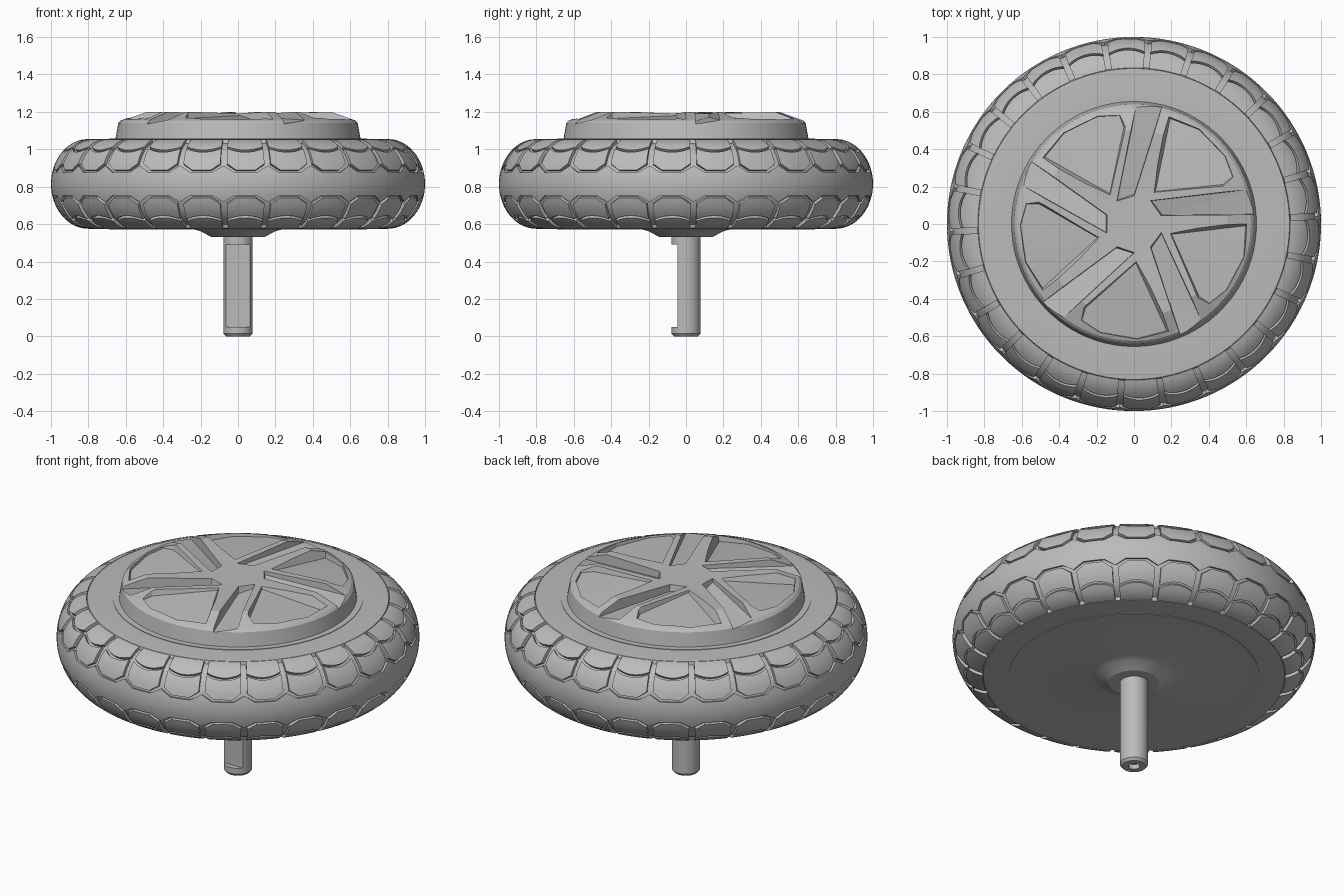
import bpy, bmesh, math
from mathutils import Matrix, Vector

if "Cube" in bpy.data.objects:
    bpy.data.objects.remove(bpy.data.objects["Cube"])

grey = bpy.data.materials.new("plain grey")
grey.use_nodes = True
grey.diffuse_color = (0.5, 0.5, 0.5, 1)
grey.node_tree.nodes["Principled BSDF"].inputs["Base Color"].default_value = (0.5, 0.5, 0.5, 1)


def finish(name, bm):
    bmesh.ops.remove_doubles(bm, verts=bm.verts, dist=1e-5)
    bmesh.ops.recalc_face_normals(bm, faces=bm.faces)
    mesh = bpy.data.meshes.new(name)
    bm.to_mesh(mesh)
    bm.free()
    mesh.materials.append(grey)
    obj = bpy.data.objects.new(name, mesh)
    bpy.context.collection.objects.link(obj)
    return obj


def smooth(obj, degrees=30):
    bpy.ops.object.select_all(action="DESELECT")
    obj.select_set(True)
    bpy.context.view_layer.objects.active = obj
    bpy.ops.object.shade_smooth_by_angle(angle=math.radians(degrees))


def lathe(name, profile, steps):
    bm = bmesh.new()
    verts = [bm.verts.new((r, 0, z)) for r, z in profile]
    edges = [bm.edges.new(pair) for pair in zip(verts, verts[1:])]
    bmesh.ops.spin(bm, geom=verts + edges, cent=(0, 0, 0), axis=(0, 0, 1),
                   angle=math.tau, steps=steps)
    return finish(name, bm)


def cut(obj, cutter):
    mod = obj.modifiers.new("cut", "BOOLEAN")
    mod.operation, mod.solver, mod.object = "DIFFERENCE", "EXACT", cutter
    bpy.context.view_layer.objects.active = obj
    bpy.ops.object.modifier_apply(modifier=mod.name)
    bpy.data.objects.remove(cutter)


# Tyre carcass: rounded section with its tread zone slightly sunk
MID, HALF, CORE, WIDE, SINK = 0.815, 0.24, 0.80, 0.20, 0.018
COUNT, PHASE = 26, 2.4


def section(phi, drop=0.0):
    a = math.radians(phi)
    return (CORE + (WIDE - drop) * math.cos(a), MID + (HALF - drop) * math.sin(a))


arc = [section(p, SINK) for p in range(-78, 79, 6)]
tyre = lathe("tyre", [(0.6, MID - HALF), section(-90), section(-81)] + arc
             + [section(81), section(90), (0.6, MID + HALF), (0.6, MID - HALF)], COUNT * 4)
smooth(tyre)


# Tread: curved panels raised from the carcass
def panel(bm, start, end, low, high, sign, columns=8, rows=5):
    layers = []
    for drop in (0, SINK + 0.004):
        grid = []
        for i in range(columns + 1):
            u = i / columns
            th = math.radians(start + (end - start) * u)
            line = []
            for j in range(rows + 1):
                phi = low(u) + (high(u) - low(u)) * j / rows
                r, z = section(sign * phi, drop)
                line.append(bm.verts.new((r * math.cos(th), r * math.sin(th), z)))
            grid.append(line)
        layers.append(grid)
    top, base = layers
    for i in range(columns):
        for j in range(rows):
            bm.faces.new((top[i][j], top[i + 1][j], top[i + 1][j + 1], top[i][j + 1]))
    rim = ([(i, 0) for i in range(columns)] + [(columns, j) for j in range(rows)]
           + [(i, rows) for i in range(columns, 0, -1)] + [(0, j) for j in range(rows, 0, -1)])
    for (a, b), (c, d) in zip(rim, rim[1:] + rim[:1]):
        bm.faces.new((top[a][b], top[c][d], base[c][d], base[a][b]))
    bmesh.ops.delete(bm, geom=[v for line in base for v in line if not v.link_faces], context="VERTS")


def shoulder(u):
    return 18 + 9 * max(0, abs(u - 0.5) * 4 - 1)


def scallop(u):
    return 45 + 7 * (2 * u - 1) ** 2


pitch, gap = 360 / COUNT, 1.0
band, blocks, edge_blocks = bmesh.new(), bmesh.new(), bmesh.new()
for k in range(COUNT):
    a = PHASE + k * pitch
    panel(band, a, a + pitch, lambda u: 3 - shoulder(u), lambda u: shoulder(u) - 3, 1, rows=8)
    for side in (-1, 1):
        panel(blocks, a + gap, a + pitch - gap, shoulder, scallop, side)
        panel(edge_blocks, a + gap, a + pitch - gap, lambda u: scallop(u) + 4, lambda u: 80, side)
for name, bm in (("tread_band", band), ("tread_blocks", blocks), ("tread_edge_blocks", edge_blocks)):
    smooth(finish(name, bm))

# Wheel cap
cap = lathe("wheel_cap", [(0, 1.0), (0.69, 1.0), (0.69, 1.058), (0.655, 1.058), (0.64, 1.14),
                          (0.625, 1.155), (0.5, 1.2), (0.13, 1.19), (0, 1.19)], 90)


def tapered_cutter(outline, floors, shrink, turn):
    bm = bmesh.new()
    centre = sum((Vector(p) for p in outline), Vector((0, 0))) / len(outline)
    top, low = [], []
    for p, z in zip(outline, floors):
        q = centre + (Vector(p) - centre) * shrink
        over = centre + (Vector(p) - centre) * (1 + (1 - shrink) * 0.6)
        low.append(bm.verts.new((q.x, q.y, z)))
        top.append(bm.verts.new((over.x, over.y, 1.24)))
    bm.faces.new(top)
    bmesh.ops.triangulate(bm, faces=[bm.faces.new(low)])
    for i in range(len(low)):
        j = (i + 1) % len(low)
        bm.faces.new((low[i], low[j], top[j], top[i]))
    bm.transform(Matrix.Rotation(math.radians(turn), 4, "Z"))
    cutter = finish("cutter", bm)
    cutter.hide_render = True
    return cutter


# Five swept pockets and grooves make the pinwheel spokes
pocket = [(0.18, -0.04), (0.34, -0.40), (0.40, -0.44), (0.50, -0.36), (0.60, -0.17), (0.61, 0.01)]
pocket_floor = [1.18, 1.165, 1.16, 1.15, 1.14, 1.13]
groove = [(0.14, 0.045), (0.66, 0.05), (0.64, 0.19), (0.08, 0.125)]
groove_floor = [1.15, 1.135, 1.155, 1.17]
for k in range(5):
    cut(cap, tapered_cutter(pocket, pocket_floor, 0.92, 72 * k))
    cut(cap, tapered_cutter(groove, groove_floor, 0.95, 72 * k))
smooth(cap, 20)

# Back plate with its conical boss
smooth(lathe("back_plate", [(0, 0.62), (0.69, 0.62), (0.69, 0.572), (0.24, 0.572), (0.2, 0.562),
                            (0.14, 0.53), (0, 0.53)], 64), 25)

# Axle with a flat on the front and a small centre hole
axle = lathe("axle", [(0, 0.6), (0.078, 0.6), (0.078, 0.015), (0.065, 0), (0.032, 0),
                      (0.032, 0.03), (0, 0.03)], 40)
bm = bmesh.new()
bmesh.ops.create_cube(bm, size=1, matrix=Matrix.Translation((0, -0.095, 0.27))
                      @ Matrix.Diagonal((0.3, 0.1, 0.44, 1)))
cut(axle, finish("flat_cutter", bm))
smooth(axle)
